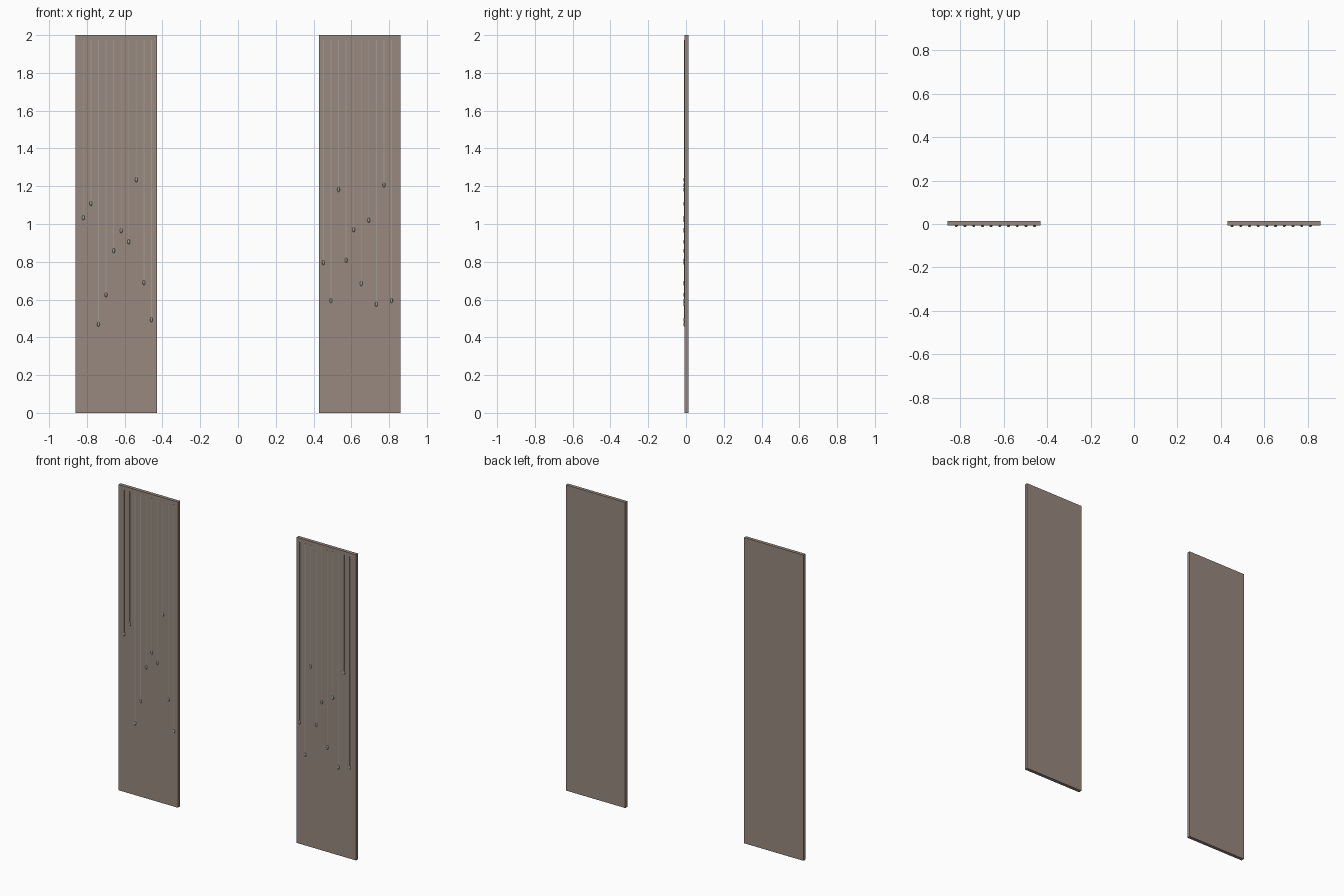
import bpy, bmesh
from mathutils import Matrix, Vector

if "Cube" in bpy.data.objects:
    bpy.data.objects.remove(bpy.data.objects["Cube"])

FRONT, BACK, TOP = -0.008, 0.014, 1.975


def material(name, color):
    m = bpy.data.materials.new(name)
    m.diffuse_color = (*color, 1)
    m.use_nodes = True
    m.node_tree.nodes["Principled BSDF"].inputs["Base Color"].default_value = m.diffuse_color
    return m


def add_box(bm, lo, hi):
    lo, hi = Vector(lo), Vector(hi)
    mat = Matrix.Translation((lo + hi) / 2) @ Matrix.Diagonal((*(hi - lo), 1))
    bmesh.ops.create_cube(bm, size=1, matrix=mat)


def finish(bm, name, mat, smooth=False):
    mesh = bpy.data.meshes.new(name)
    for f in bm.faces:
        f.smooth = smooth
    bm.to_mesh(mesh)
    bm.free()
    mesh.materials.append(mat)
    obj = bpy.data.objects.new(name, mesh)
    bpy.context.collection.objects.link(obj)


taupe = material("taupe_panel", (0.31, 0.25, 0.21))
metal = material("pale_metal", (0.36, 0.33, 0.30))

# bead heights along each panel, left to right
sides = {
    "left": (-0.86, -0.819, [1.033, 1.108, 0.469, 0.625, 0.858,
                             0.965, 0.906, 1.235, 0.689, 0.493]),
    "right": (0.43, 0.452, [0.795, 0.594, 1.182, 0.808, 0.97,
                            0.684, 1.02, 0.575, 1.206, 0.594]),
}

for side, (x0, first, heights) in sides.items():
    # flat slab
    bm = bmesh.new()
    add_box(bm, (x0, FRONT, 0), (x0 + 0.43, BACK, 2))
    finish(bm, side + "_panel", taupe)

    # hanging strips with a bead at each lower end
    strips, beads = bmesh.new(), bmesh.new()
    for i, z in enumerate(heights):
        x = first + i * 0.0401
        add_box(strips, (x - 0.002, FRONT - 0.002, z + 0.01),
                (x + 0.002, FRONT + 0.002, TOP))
        mat = Matrix.Translation((x, FRONT, z)) @ Matrix.Diagonal((0.007, 0.006, 0.013, 1))
        bmesh.ops.create_uvsphere(beads, u_segments=12, v_segments=8, radius=1, matrix=mat)
    finish(strips, side + "_strips", metal)
    finish(beads, side + "_beads", metal, True)
